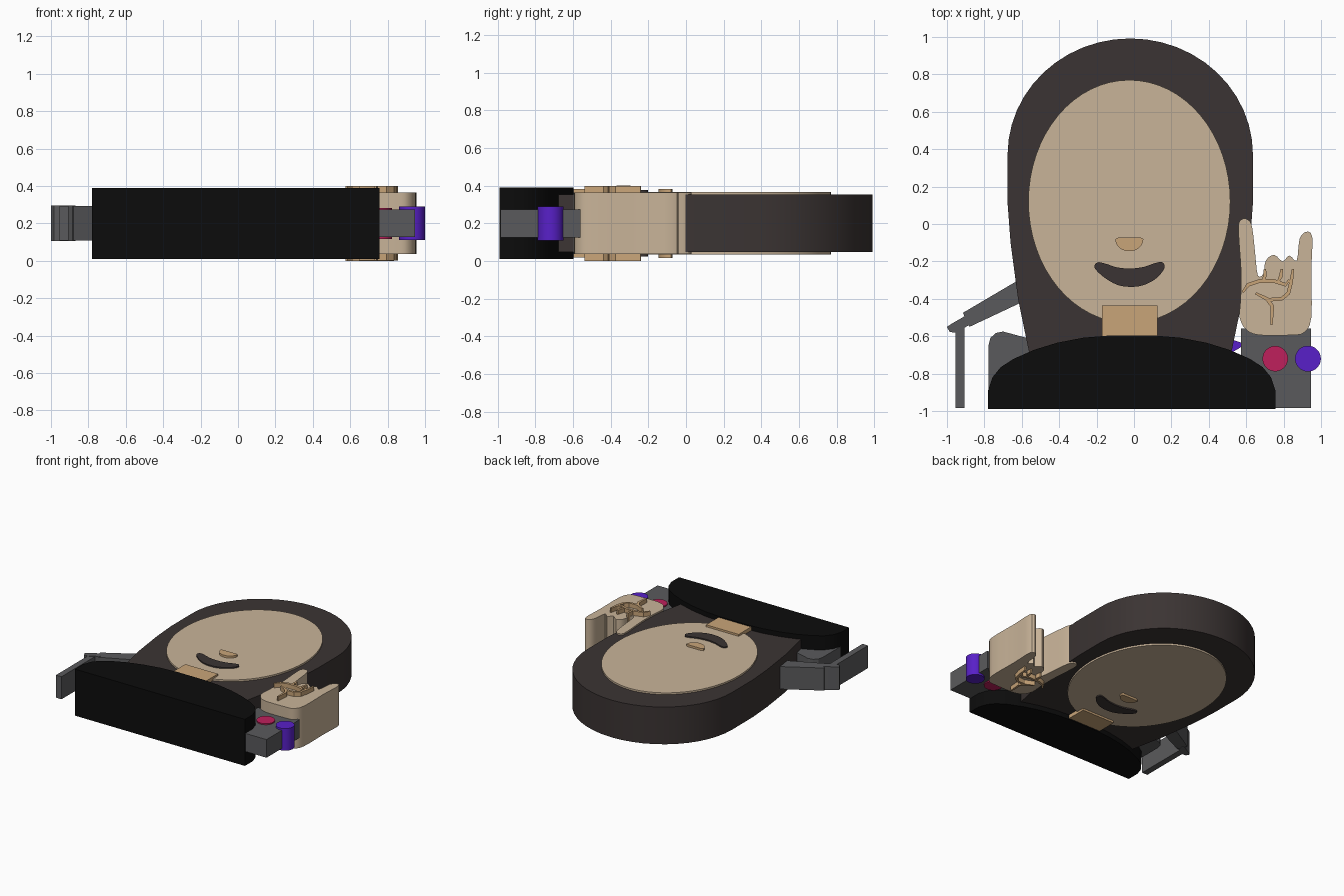
import bpy, bmesh, math
from mathutils import Vector

if "Cube" in bpy.data.objects:
    bpy.data.objects.remove(bpy.data.objects["Cube"])

MID = 0.2  # every part is a flat cutout centred on this height


def material(name, code):
    def linear(c):
        return c / 12.92 if c < 0.04045 else ((c + 0.055) / 1.055) ** 2.4
    rgba = [linear(int(code[i:i + 2], 16) / 255) for i in (0, 2, 4)] + [1]
    m = bpy.data.materials.new(name)
    m.use_nodes = True
    m.diffuse_color = rgba
    m.node_tree.nodes["Principled BSDF"].inputs["Base Color"].default_value = rgba
    return m


skin = material("light skin", "c9b499")
tan = material("warm tan", "c9a579")
hair = material("dark brown", "3b3433")
black = material("black", "0c0c0c")
grey = material("grey", "5a5a5c")
pink = material("pink", "bf205c")
purple = material("purple", "5820c8")


def rounded(points, steps=4):
    """Closed smooth outline through the points."""
    pts = [Vector(p) for p in points]
    n, out = len(pts), []
    for i in range(n):
        a, b, c, d = (pts[(i + k) % n] for k in (-1, 0, 1, 2))
        for s in range(steps):
            t = s / steps
            out.append(0.5 * (2 * b + (c - a) * t + (2 * a - 5 * b + 4 * c - d) * t * t
                              + (3 * b - a - 3 * c + d) * t ** 3))
    return out


def arc(cx, cy, rx, ry, start=0, end=360, n=48):
    span = n if end - start == 360 else n - 1
    angles = [math.radians(start + (end - start) * i / span) for i in range(n)]
    return [(cx + rx * math.cos(a), cy + ry * math.sin(a)) for a in angles]


def cutout(name, outline, half, mat):
    """Extrude a plan outline symmetrically about the middle height."""
    bm = bmesh.new()
    base = bm.faces.new([bm.verts.new((p[0], p[1], MID - half)) for p in outline])
    res = bmesh.ops.extrude_face_region(bm, geom=[base])
    top = [g for g in res["geom"] if isinstance(g, bmesh.types.BMVert)]
    bmesh.ops.translate(bm, vec=(0, 0, 2 * half), verts=top)
    bmesh.ops.recalc_face_normals(bm, faces=bm.faces)
    mesh = bpy.data.meshes.new(name)
    bm.to_mesh(mesh)
    bm.free()
    mesh.materials.append(mat)
    ob = bpy.data.objects.new(name, mesh)
    bpy.context.collection.objects.link(ob)
    bpy.ops.object.select_all(action="DESELECT")
    ob.select_set(True)
    bpy.context.view_layer.objects.active = ob
    bpy.ops.object.shade_smooth_by_angle(angle=math.radians(25))
    return ob


def box(x0, x1, y0, y1):
    return [(x0, y0), (x1, y0), (x1, y1), (x0, y1)]


def strip(path, width):
    """Outline of a line that tapers towards its ends."""
    pts = [Vector(p) for p in path]
    left, right = [], []
    for i, p in enumerate(pts):
        d = (pts[min(i + 1, len(pts) - 1)] - pts[max(i - 1, 0)]).normalized()
        w = width * (0.3 if i in (0, len(pts) - 1) else 0.5)
        left.append(p + Vector((-d.y, d.x)) * w)
        right.append(p - Vector((-d.y, d.x)) * w)
    return left + right[::-1]


# Hood of hair: domed top with sides tapering to the shoulders
CX = -0.02
sides = [(0.655, 0.1), (0.64, -0.1), (0.6, -0.4), (0.54, -0.69)]
dome = arc(CX, 0.37, 0.656, 0.622, 0, 180, 25)
cutout("hair", dome + [(CX - x, y) for x, y in sides]
       + [(CX + x, y) for x, y in reversed(sides)], 0.152, hair)

# Face and features
cutout("face", arc(-0.025, 0.12, 0.54, 0.65, n=64), 0.166, skin)
cutout("nose", arc(-0.025, -0.08, 0.075, 0.066, 180, 360, 16)
       + [(0.035, -0.073), (-0.085, -0.073)], 0.183, tan)
cutout("mouth", rounded([(-0.195, -0.205), (-0.15, -0.213), (-0.09, -0.232), (-0.02, -0.238),
                         (0.05, -0.23), (0.11, -0.21), (0.15, -0.204), (0.163, -0.235),
                         (0.12, -0.29), (0.05, -0.327), (-0.02, -0.336), (-0.09, -0.325),
                         (-0.16, -0.285), (-0.21, -0.235)]), 0.176, hair)
cutout("neck", box(-0.17, 0.125, -0.65, -0.437), 0.182, tan)

# Black torso
shoulder = [(0.768, -0.99), (0.768, -0.89), (0.745, -0.82), (0.7, -0.765), (0.63, -0.72),
            (0.52, -0.672), (0.4, -0.635), (0.26, -0.608), (0.13, -0.597)]
cutout("torso", [(x - 0.012, y) for x, y in shoulder]
       + [(-x - 0.012, y) for x, y in reversed(shoulder)], 0.19, black)

# Purple scarf ends behind the hair
cutout("scarf", [(-0.65, -0.66), (-0.55, -0.635), (0.5, -0.61), (0.575, -0.635),
                 (0.57, -0.66), (0.5, -0.7), (-0.59, -0.71)], 0.05, purple)

# Right shoulder and bent arm
cutout("right_shoulder", [(-0.778, -0.985), (-0.778, -0.65), (-0.768, -0.61), (-0.74, -0.583),
                          (-0.7, -0.575), (-0.57, -0.61), (-0.4, -0.7), (-0.4, -0.985)],
       0.075, grey)
cutout("right_upper_bar", [(-0.915, -0.475), (-0.88, -0.55), (-0.55, -0.395), (-0.55, -0.26)],
       0.092, grey)
cutout("right_elbow", [(-1, -0.55), (-0.985, -0.578), (-0.955, -0.58), (-0.87, -0.535),
                       (-0.9, -0.49), (-0.975, -0.533)], 0.095, grey)
cutout("right_forearm", box(-0.955, -0.905, -0.985, -0.55), 0.092, grey)

# Left sleeve with bracelet beads
cutout("left_sleeve", box(0.572, 0.947, -0.985, -0.56), 0.074, grey)
cutout("pink_bead", arc(0.755, -0.72, 0.068, 0.068, n=40), 0.083, pink)
cutout("purple_bead", arc(0.93, -0.72, 0.069, 0.069, n=40), 0.09, purple)

# Left hand: raised outer fingers, two folded ones between
cutout("left_hand", rounded([(0.565, -0.5), (0.57, -0.4), (0.572, -0.25), (0.558, -0.03),
                             (0.572, 0.023), (0.61, 0.023), (0.632, -0.02), (0.648, -0.16),
                             (0.662, -0.275), (0.692, -0.265), (0.705, -0.195), (0.75, -0.165),
                             (0.795, -0.2), (0.83, -0.168), (0.87, -0.195), (0.885, -0.08),
                             (0.92, -0.042), (0.953, -0.07), (0.948, -0.25), (0.948, -0.5),
                             (0.91, -0.58), (0.84, -0.594), (0.67, -0.594), (0.6, -0.565)], 3),
       0.164, skin)

# Finger creases
creases = [
    [(0.58, -0.365), (0.61, -0.325), (0.67, -0.305), (0.75, -0.305), (0.81, -0.325), (0.83, -0.3)],
    [(0.85, -0.24), (0.84, -0.31), (0.825, -0.37), (0.79, -0.4), (0.72, -0.405), (0.65, -0.37)],
    [(0.65, -0.37), (0.71, -0.4), (0.74, -0.44), (0.735, -0.54)],
    [(0.7, -0.24), (0.7, -0.275), (0.69, -0.31)],
    [(0.79, -0.24), (0.785, -0.28), (0.77, -0.31)],
]
for i, path in enumerate(creases):
    cutout(f"hand_crease_{i + 1}", strip(path, 0.02), 0.2 - 0.0005 * i, tan)
